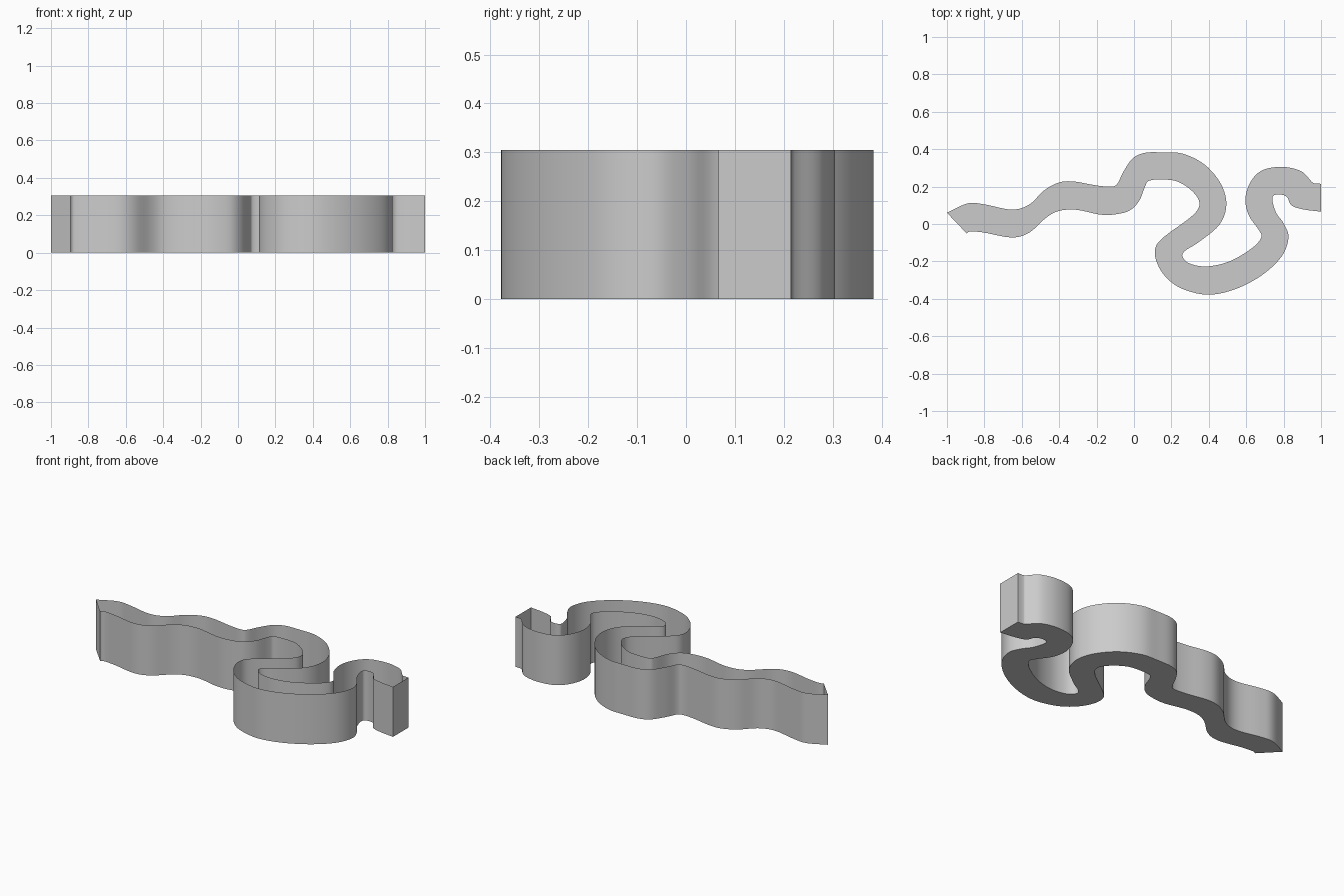
import bpy, bmesh
from mathutils import Vector

HEIGHT = 0.305
STEPS = 5

# Upper and lower banks of the winding trough in plan, left to right
UPPER = [(-1, .06), (-.89, .11), (-.8, .105), (-.655, .077), (-.56, .104), (-.48, .18),
         (-.4, .222), (-.32, .227), (-.2, .206), (-.12, .2), (-.088, .217), (-.056, .28),
         (-.008, .35), (.056, .38), (.147, .383), (.26, .376), (.377, .318), (.463, .217),
         (.494, .105), (.457, -.003), (.35, -.094), (.275, -.142), (.259, -.174),
         (.297, -.211), (.388, -.227), (.51, -.2), (.628, -.131), (.681, -.072),
         (.666, -.03), (.612, .05), (.596, .142), (.628, .233), (.692, .29), (.8, .305),
         (.896, .281), (.949, .227), (.966, .217), (1, .215)]
LOWER = [(-.895, -.05), (-.874, -.04), (-.8, -.046), (-.655, -.072), (-.56, -.046),
         (-.468, .035), (-.4, .07), (-.307, .076), (-.185, .051), (-.104, .051),
         (-.024, .072), (.029, .126), (.061, .206), (.083, .232), (.147, .238),
         (.233, .227), (.313, .174), (.35, .11), (.313, .045), (.163, -.067),
         (.115, -.126), (.12, -.2), (.168, -.281), (.254, -.345), (.393, -.378),
         (.537, -.35), (.682, -.275), (.789, -.174), (.826, -.072), (.8, .003),
         (.762, .056), (.741, .12), (.746, .152), (.784, .158), (.82, .142),
         (.842, .099), (.906, .078), (1, .066)]


def smooth(points):
    """Catmull-Rom curve through the points."""
    p = [Vector(q) for q in points]
    p = [p[0] * 2 - p[1]] + p + [p[-1] * 2 - p[-2]]
    out = []
    for a, b, c, d in zip(p, p[1:], p[2:], p[3:]):
        for i in range(STEPS):
            t = i / STEPS
            out.append(0.5 * (2 * b + (c - a) * t + (2 * a - 5 * b + 4 * c - d) * t * t
                              + (3 * b - a - 3 * c + d) * t ** 3))
    return out + [p[-2]]


# Closed outline: lower bank, right end cap, upper bank back, left end cap
outline = smooth(LOWER) + smooth(UPPER)[::-1]
bm = bmesh.new()
low = [bm.verts.new((x, y, 0)) for x, y in outline]
top = [bm.verts.new((x, y, HEIGHT)) for x, y in outline]

# Thin walls, open at the top
n = len(outline)
for i in range(n):
    j = (i + 1) % n
    bm.faces.new((low[i], low[j], top[j], top[i]))

# Flat floor
floor = bm.faces.new(low[::-1])
bmesh.ops.triangulate(bm, faces=[floor])

mesh = bpy.data.meshes.new("winding_trough")
bm.to_mesh(mesh)
bm.free()
trough = bpy.data.objects.new("winding_trough", mesh)
bpy.context.collection.objects.link(trough)
bpy.context.view_layer.objects.active = trough
trough.select_set(True)
bpy.ops.object.shade_smooth_by_angle()
